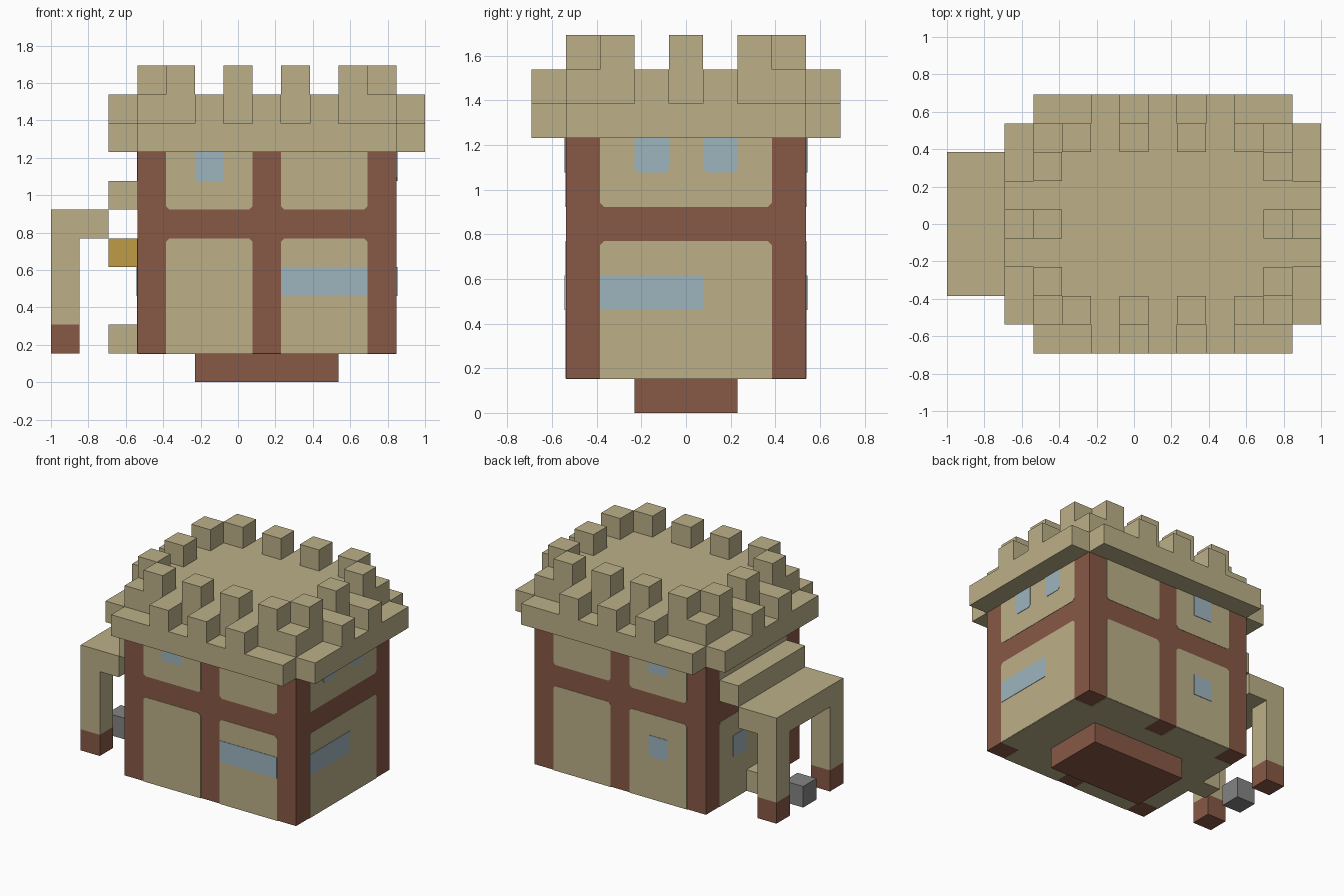
import bpy, bmesh
from mathutils import Vector

if "Cube" in bpy.data.objects:
    bpy.data.objects.remove(bpy.data.objects["Cube"], do_unlink=True)

U = 2 / 13  # edge of one building block


def material(name, rgb):
    lin = [((c / 255 + 0.055) / 1.055) ** 2.4 for c in rgb] + [1]
    m = bpy.data.materials.new(name)
    m.use_nodes = True
    m.diffuse_color = lin
    m.node_tree.nodes["Principled BSDF"].inputs["Base Color"].default_value = lin
    return m


STONE = material("sandstone", (188, 176, 137))
TIMBER = material("timber", (135, 88, 69))
GLASS = material("pale_blue_glass", (158, 181, 190))
GOLD = material("gold", (191, 156, 70))
GREY = material("grey_iron", (132, 132, 134))


def place(i, j, k):
    """Block grid to model space."""
    return Vector((-1 + i * U, (j - 4.5) * U, k * U))


def finish(bm, name, mat):
    bmesh.ops.recalc_face_normals(bm, faces=bm.faces[:])
    mesh = bpy.data.meshes.new(name)
    bm.to_mesh(mesh)
    bm.free()
    mesh.materials.append(mat)
    obj = bpy.data.objects.new(name, mesh)
    bpy.context.collection.objects.link(obj)
    return obj


def blocks(name, mat, boxes):
    """One object from boxes given as (low corner, high corner) in blocks."""
    bm = bmesh.new()
    for low, high in boxes:
        a, b = place(*low), place(*high)
        for v in bmesh.ops.create_cube(bm, size=1)["verts"]:
            v.co = (a + b) / 2 + v.co * (b - a)
    return finish(bm, name, mat)


def cell(i, j, k):
    return (i, j, k), (i + 1, j + 1, k + 1)


# Each wall maps (along, height, outward) to the block grid
WALLS = {
    "front": lambda a, k, t: (a, 1 - t, k),
    "back": lambda a, k, t: (a, 8 + t, k),
    "left": lambda a, k, t: (12 + t, a, k),
    "right": lambda a, k, t: (3 - t, a, k),
}


def plate(name, mat, wall, a0, a1, k0, k1, thick, cut_low=0, cut_high=0):
    """Thin wall plate; the low or high pair of corners can be clipped."""
    lo, hi = cut_low, cut_high
    outline = [(a0 + lo, k0), (a1 - lo, k0), (a1, k0 + lo), (a1, k1 - hi),
               (a1 - hi, k1), (a0 + hi, k1), (a0, k1 - hi), (a0, k0 + lo)]
    outline = list(dict.fromkeys(outline))
    bm = bmesh.new()
    rings = [[bm.verts.new(place(*WALLS[wall](a, k, t))) for a, k in outline]
             for t in (0, thick)]
    for ring in rings:
        bm.faces.new(ring)
    n = len(outline)
    for s in range(n):
        e = (s + 1) % n
        bm.faces.new((rings[0][s], rings[0][e], rings[1][e], rings[1][s]))
    finish(bm, f"{wall}_{name}", mat)


# Plinth and timber-framed body
blocks("plinth", TIMBER, [((5, 3, 0), (10, 6, 1))])
blocks("timber_body", TIMBER, [((3, 1, 1), (12, 8, 8))])

# Underside of the floor, leaving the post ends showing
under = 0.98
blocks("floor_underside", STONE,
       [((a, 1, under), (b, 8, 1)) for a, b in ((4, 7), (8, 11))] +
       [((a, 2, under), (a + 1, 7, 1)) for a in (3, 7, 11)])

# Wall panels between the timbers
CLIP = 0.11
for wall, spans in (("front", ((4, 7), (8, 11))), ("back", ((4, 7), (8, 11))),
                    ("left", ((2, 7),)), ("right", ((2, 7),))):
    for n, (a, b) in enumerate(spans):
        plate(f"lower_panel_{n}", STONE, wall, a, b, 1, 5, 0.015, cut_high=CLIP)
        plate(f"upper_panel_{n}", STONE, wall, a, b, 6, 8, 0.015, cut_low=CLIP)

# Windows: wall, start, end, sill height, corner clip
for n, (wall, a, b, k, clip) in enumerate((
        ("front", 5, 6, 7, 0), ("front", 8, 11, 3, 0),
        ("back", 5, 6, 7, 0), ("back", 5, 6, 3, 0),
        ("left", 3, 4, 7, CLIP), ("left", 5, 6, 7, CLIP), ("left", 2, 5, 3, 0),
        ("right", 3, 4, 3, 0), ("right", 5, 6, 3, 0))):
    plate(f"window_{n}", GLASS, wall, a, b, k, k + 1, 0.035, cut_low=clip)

# Overhanging roof ledge with notched corners, and raised roof floor
blocks("roof_ledge", STONE, [((2, 1, 8), (13, 8, 9)),
                             ((3, 0, 8), (12, 1, 9)), ((3, 8, 8), (12, 9, 9))])
blocks("roof_floor", STONE, [((3, 1, 9), (12, 8, 10))])

# Staggered battlements: low outer blocks between tall inner ones
blocks("outer_battlements", STONE,
       [cell(i, j, 9) for i in (5, 7, 9) for j in (0, 8)] +
       [cell(i, j, 9) for i in (2, 12) for j in (3, 5)])
blocks("inner_battlements", STONE,
       [cell(i, j, 10) for i in (4, 6, 8, 10) for j in (1, 7)] +
       [cell(i, j, 10) for i in (3, 11) for j in (2, 4, 6)])

# Side porch: stepped roof, two legs with timber feet
blocks("porch_roof", STONE, [((0, 2, 5), (2, 7, 6)), ((2, 2, 6), (3, 7, 7))])
for name, j in (("front", 2), ("back", 6)):
    blocks(f"{name}_porch_leg", STONE, [((0, j, 2), (1, j + 1, 5))])
    blocks(f"{name}_porch_foot", TIMBER, [cell(0, j, 1)])

# Small blocks beneath the porch
blocks("door_step", STONE, [cell(2, 4, 1)])
blocks("gold_sign", GOLD, [cell(2, 4, 4)])
blocks("iron_block", GREY, [cell(0, 4, 1)])
